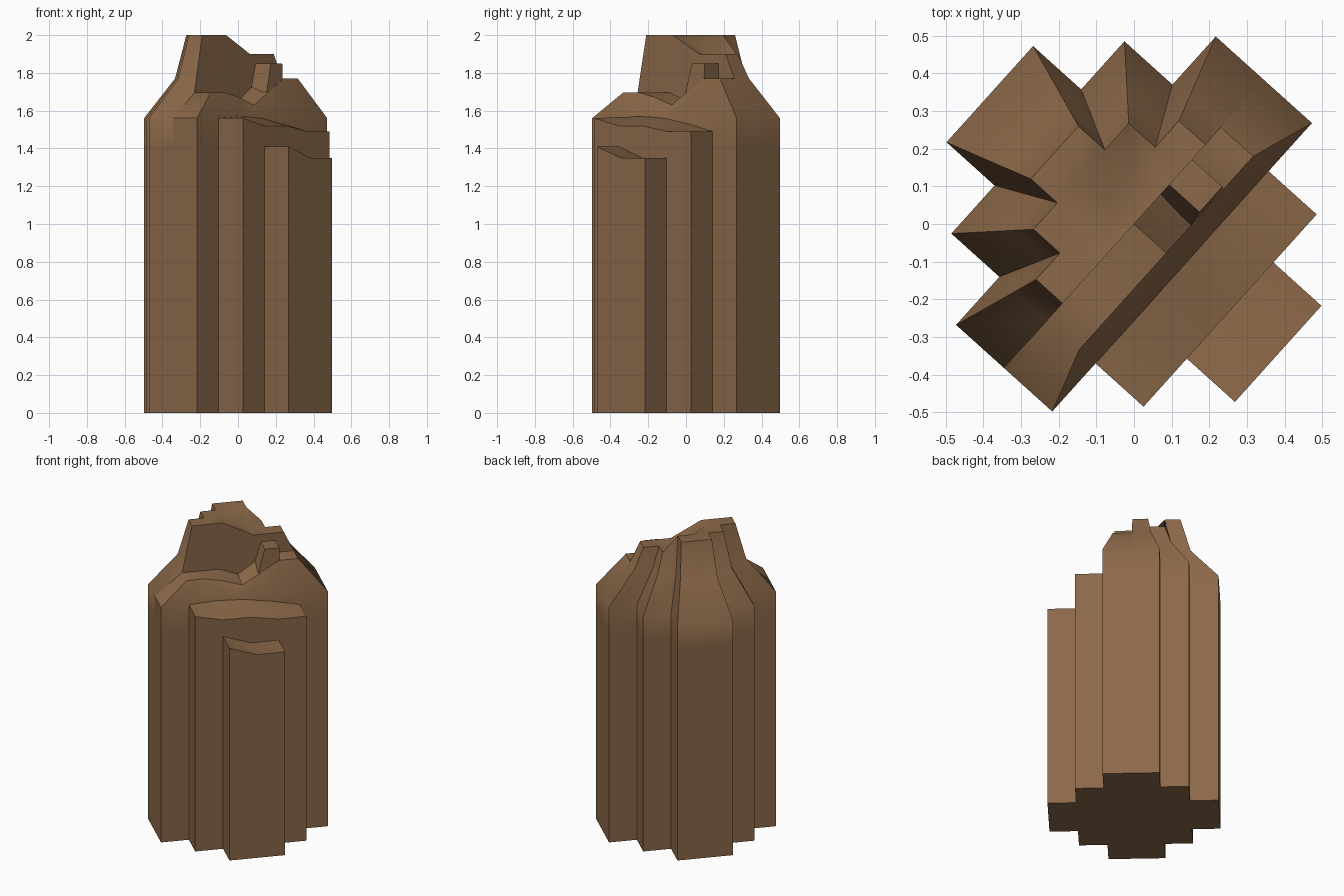
import bpy, bmesh, math
from mathutils import Matrix, Vector

old = bpy.data.objects.get("Cube")
if old:
    bpy.data.objects.remove(old, do_unlink=True)

STEP = 0.1717                                   # width of one footprint cell
TURN = Matrix.Rotation(math.radians(48), 4, 'Z')

rock = bpy.data.materials.new("brown rock")
rock.use_nodes = True
colour = (0.26, 0.14, 0.067, 1)
rock.diffuse_color = colour
rock.node_tree.nodes["Principled BSDF"].inputs["Base Color"].default_value = colour


def finish(name, bm):
    bmesh.ops.recalc_face_normals(bm, faces=bm.faces)
    mesh = bpy.data.meshes.new(name)
    bm.transform(TURN)
    bm.to_mesh(mesh)
    bm.free()
    mesh.materials.append(rock)
    obj = bpy.data.objects.new(name, mesh)
    bpy.context.collection.objects.link(obj)
    bpy.ops.object.select_all(action='DESELECT')
    obj.select_set(True)
    bpy.context.view_layer.objects.active = obj
    bpy.ops.object.shade_smooth_by_angle(angle=math.radians(45))


def column(name, cells, rings):
    """Raise a set of grid cells through rings of (scale, height function)."""
    bm = bmesh.new()
    cache = {}

    def vert(level, i, j):
        if (level, i, j) not in cache:
            scale, height = rings[level]
            z = height(i, j) if callable(height) else height
            cache[level, i, j] = bm.verts.new((i * STEP * scale, j * STEP * scale, z))
        return cache[level, i, j]

    edges = set()
    top = len(rings) - 1
    for i, j in cells:
        loop = [(i, j), (i + 1, j), (i + 1, j + 1), (i, j + 1)]
        for level in (0, top):
            bm.faces.new([vert(level, *p) for p in loop])
        edges.update(zip(loop, loop[1:] + loop[:1]))
    # Walls rise only from the outline of the cell set
    for a, b in sorted(edges):
        if (b, a) not in edges:
            for k in range(top):
                bm.faces.new([vert(k, *a), vert(k, *b), vert(k + 1, *b), vert(k + 1, *a)])
    finish(name, bm)


def ring_index(n):
    return n if n >= 0 else -n - 1


cross = [(i, j) for i in range(-3, 3) for j in range(-3, 3)
         if ring_index(i) + ring_index(j) <= 2]


# Tall rear half, pinched inward towards its crest
def shoulder(i, j):
    return 1.695 if (i, j) == (-3, 0) else 1.77


def crest(i, j):
    if i >= 2 or (i == 1 and j < 2):
        return 1.9
    return 1.95 if i == 0 and j < 2 else 2.0


column("tall_half", [c for c in cross if c[1] >= 0],
       [(1, 0), (1, 1.4), (1, 1.56), (0.67, shoulder), (0.55, crest)])

# Lower front ridge with a saddle in the middle
SADDLE_BACK = [1.695, 1.695, 1.695, 1.65, 1.73, 1.77, 1.77]
SADDLE_FRONT = [1.695, 1.695, 1.67, 1.63, 1.7, 1.77, 1.77]


def saddle(i, j):
    return (SADDLE_BACK if j == 0 else SADDLE_FRONT)[i + 3]


column("low_ridge", [c for c in cross if c[1] == -1],
       [(1, 0), (1, 1.4), (1, 1.56), (0.67, saddle)])

# Two stepped terraces in front of the ridge
UPPER_OUT = [1.56, 1.52, 1.52, 1.49, 1.49]
UPPER_IN = [1.56, 1.57, 1.56, 1.53, 1.49]
column("upper_terrace", [c for c in cross if c[1] == -2],
       [(1, 0), (1, lambda i, j: (UPPER_OUT if j == -2 else UPPER_IN)[i + 2])])
column("lower_terrace", [c for c in cross if c[1] == -3],
       [(1, 0), (1, lambda i, j: 1.41 if i < 0 else 1.35)])

# Small block on the ridge, with a sloped foot against the saddle
bm = bmesh.new()
bmesh.ops.create_cube(bm, size=1)
for v in bm.verts:
    high, outer, back = v.co.z > 0, v.co.x > 0, v.co.y > 0
    v.co = Vector((0.23 if outer else (0.14 if high else 0.1),
                   0 if back else (-0.108 if high else -0.115),
                   1.85 if high else 1.7))
finish("ridge_block", bm)
